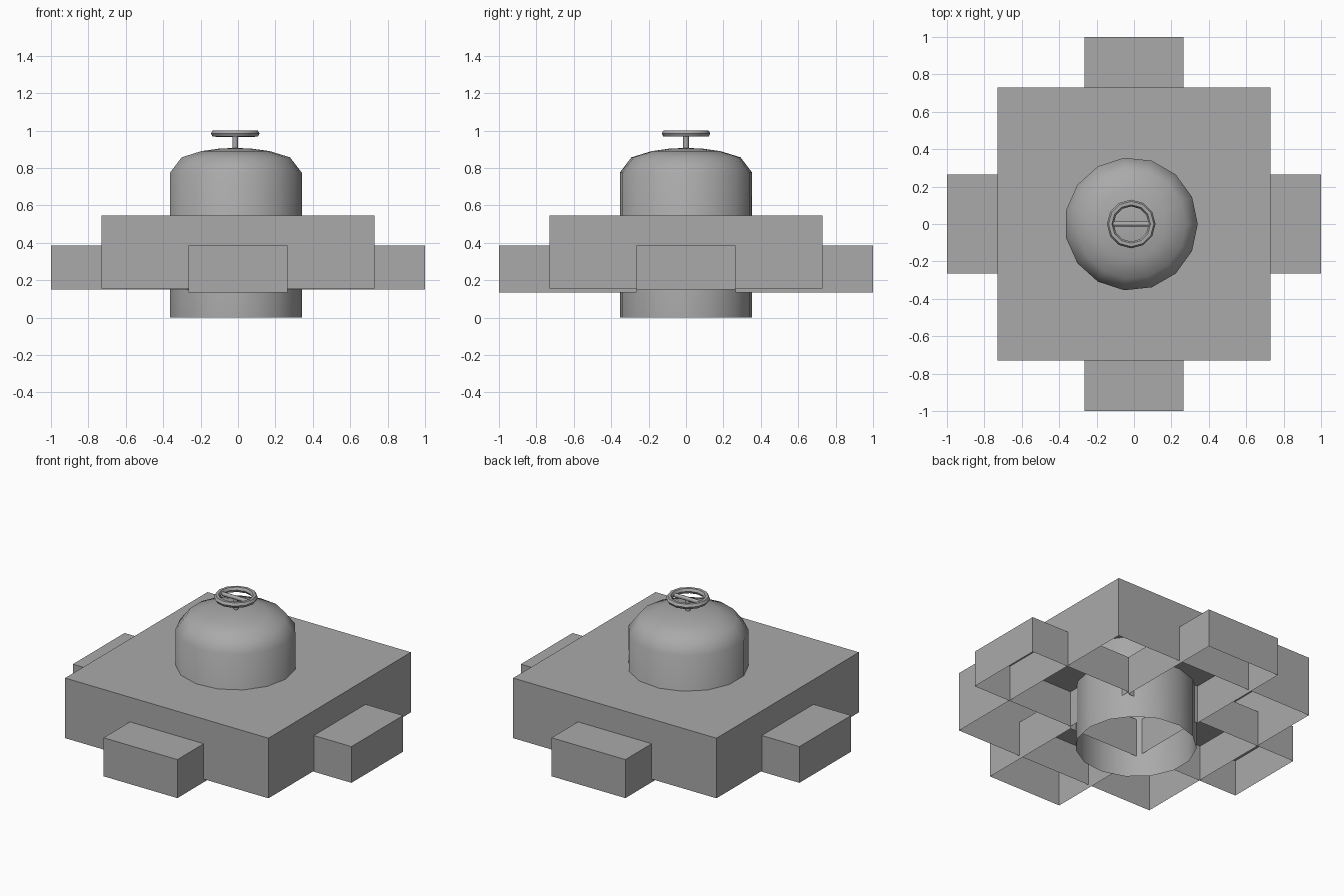
import bpy, bmesh, math
from mathutils import Matrix, Vector

default = bpy.data.objects.get("Cube")
if default:
    bpy.data.objects.remove(default, do_unlink=True)

grey = bpy.data.materials.new("plain_grey")
grey.use_nodes = True
COLOUR = (0.4, 0.4, 0.4, 1)
grey.diffuse_color = COLOUR
grey.node_tree.nodes["Principled BSDF"].inputs["Base Color"].default_value = COLOUR

AXIS_X = -0.015  # the dome and wheel sit slightly off centre


def finish(name, bm, smooth=None):
    mesh = bpy.data.meshes.new(name)
    bm.to_mesh(mesh)
    bm.free()
    mesh.materials.append(grey)
    obj = bpy.data.objects.new(name, mesh)
    bpy.context.collection.objects.link(obj)
    if smooth:
        bpy.ops.object.select_all(action="DESELECT")
        obj.select_set(True)
        bpy.context.view_layer.objects.active = obj
        bpy.ops.object.shade_smooth_by_angle(angle=math.radians(smooth))
    return obj


def open_box(name, low, high):
    """Box shell without its bottom face."""
    low, high = Vector(low), Vector(high)
    bm = bmesh.new()
    bmesh.ops.create_cube(bm, size=1)
    bmesh.ops.scale(bm, vec=high - low, verts=bm.verts)
    bmesh.ops.translate(bm, vec=(low + high) / 2, verts=bm.verts)
    bm.normal_update()
    bottom = [f for f in bm.faces if f.normal.z < -0.5]
    bmesh.ops.delete(bm, geom=bottom, context="FACES_ONLY")
    finish(name, bm)


def lathe(name, profile, sides, closed=False, smooth=45):
    """Turn (radius, height) points around the dome axis."""
    bm = bmesh.new()
    verts = [bm.verts.new((r, 0, z)) for r, z in profile]
    pairs = list(zip(verts, verts[1:]))
    if closed:
        pairs.append((verts[-1], verts[0]))
    edges = [bm.edges.new(p) for p in pairs]
    bmesh.ops.spin(bm, geom=verts + edges, cent=(0, 0, 0), axis=(0, 0, 1),
                   angle=math.tau, steps=sides, use_merge=True)
    bmesh.ops.remove_doubles(bm, verts=bm.verts, dist=0.0005)
    bmesh.ops.recalc_face_normals(bm, faces=bm.faces)
    bmesh.ops.translate(bm, vec=(AXIS_X, 0, 0), verts=bm.verts)
    finish(name, bm, smooth)


def rod(name, radius, length, centre, turn=Matrix()):
    bm = bmesh.new()
    bmesh.ops.create_cone(bm, cap_ends=True, segments=8, radius1=radius,
                          radius2=radius, depth=length,
                          matrix=Matrix.Translation(centre) @ turn)
    finish(name, bm, 50)


# Main slab and the four arms that run in to the centre
open_box("slab", (-0.73, -0.73, 0.155), (0.73, 0.73, 0.545))
HALF, REACH, ARM_TOP = 0.265, 1.0, 0.385
for name, sign in (("left", 1), ("right", -1)):
    a, b = sorted((sign * HALF, sign * REACH))
    open_box(name + "_arm", (a, -HALF, 0.15), (b, HALF, ARM_TOP))
for name, sign in (("back", 1), ("front", -1)):
    a, b = sorted((sign * HALF, sign * REACH))
    open_box(name + "_arm", (-HALF, a, 0.135), (HALF, b, ARM_TOP))

# Open-bottomed drum with a domed top
lathe("domed_drum", [(0.356, 0), (0.356, 0.775), (0.293, 0.857),
                     (0.185, 0.89), (0.085, 0.904), (0, 0.907)], 15)

# Hand wheel: stem, rim and crossbar
rod("wheel_stem", 0.015, 0.075, (AXIS_X, 0, 0.936))
rim = [(0.112 + 0.018 * math.cos(i * math.tau / 6),
        0.984 + 0.0185 * math.sin(i * math.tau / 6)) for i in range(6)]
lathe("wheel_rim", rim, 12, closed=True, smooth=40)
rod("wheel_crossbar", 0.013, 0.21, (AXIS_X, 0, 0.979),
    Matrix.Rotation(math.pi / 2, 4, "Y"))
